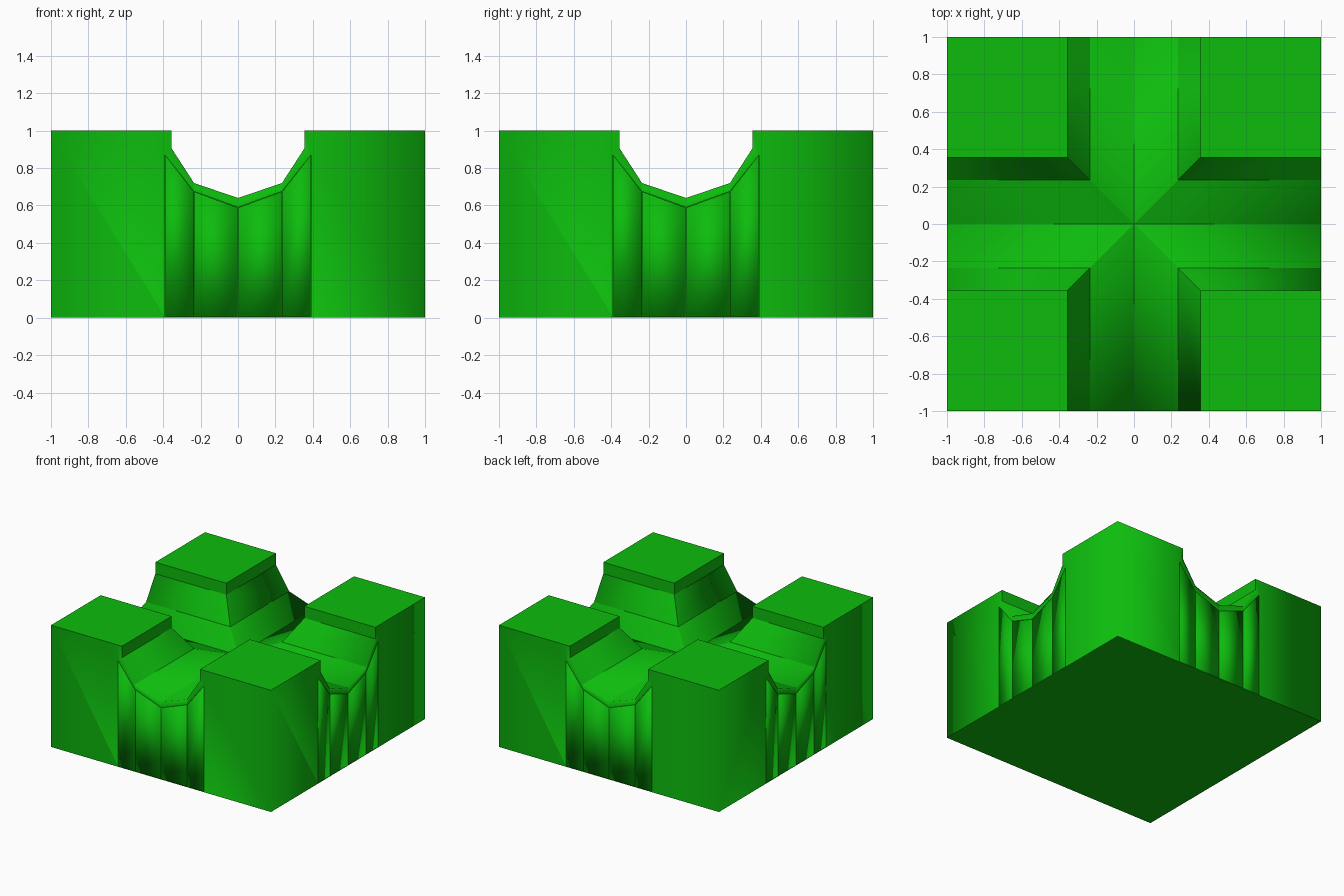
import bpy, bmesh, math
from mathutils import Matrix

if "Cube" in bpy.data.objects:
    bpy.data.objects.remove(bpy.data.objects["Cube"])

green = bpy.data.materials.new("green")
green.diffuse_color = (0.004, 0.5, 0.004, 1)
green.use_nodes = True
green.node_tree.nodes["Principled BSDF"].inputs["Base Color"].default_value = green.diffuse_color


def loft(name, outline, y0, y1, turn=0):
    """Prism with an x-z outline running from y0 to y1, turned about z."""
    bm = bmesh.new()
    a = [bm.verts.new((x, y0, z)) for x, z in outline]
    b = [bm.verts.new((x, y1, z)) for x, z in outline]
    n = len(a)
    bm.faces.new(a)
    bm.faces.new(b[::-1])
    for i in range(n):
        j = (i + 1) % n
        bm.faces.new((a[j], a[i], b[i], b[j]))
    bmesh.ops.recalc_face_normals(bm, faces=bm.faces[:])
    bmesh.ops.rotate(bm, verts=bm.verts[:], matrix=Matrix.Rotation(turn, 3, 'Z'))
    mesh = bpy.data.meshes.new(name)
    bm.to_mesh(mesh)
    bm.free()
    ob = bpy.data.objects.new(name, mesh)
    bpy.context.collection.objects.link(ob)
    return ob


def mirrored(half):
    """Complete a right-hand outline, running from right to left."""
    return half + [(-x, z) for x, z in half[::-1] if x > 0]


# Solid tile
bpy.ops.mesh.primitive_cube_add(size=1, location=(0, 0, 0.5))
tile = bpy.context.object
tile.name = "channel_crossing_tile"
tile.scale = (2, 2, 1)
bpy.ops.object.transform_apply(location=True, scale=True)
tile.data.materials.append(green)

# Two crossing channels
channel = mirrored([(0.355, 1.2), (0.355, 0.905), (0.235, 0.72), (0, 0.64)])
cutters = [loft("channel_cutter", channel, -1.2, 1.2, k * math.pi / 2)
           for k in range(2)]

# Pocket under each channel mouth, filled with four rounded-looking columns
LOW, DEPTH, GAP = 0.004, 0.07, 0.0015
top = mirrored([(0.39, 0.87), (0.235, 0.675), (0, 0.59)])
pocket = top + [(-0.39, LOW), (0.39, LOW)]
for k in range(4):
    turn = k * math.pi / 2
    cutters.append(loft("pocket_cutter", pocket, -1.1, -1 + DEPTH, turn))
    for (xr, zr), (xl, zl) in zip(top, top[1:]):
        column = loft("mouth_column",
                      [(xr - GAP, zr - GAP), (xl + GAP, zl - GAP),
                       (xl + GAP, LOW), (xr - GAP, LOW)], -1, -1 + DEPTH, turn)
        column.data.materials.append(green)
        for f in column.data.polygons:
            f.use_smooth = True

# Cut everything out of the tile
bpy.context.view_layer.objects.active = tile
for c in cutters:
    c.hide_render = True
    mod = tile.modifiers.new("cut", 'BOOLEAN')
    mod.operation = 'DIFFERENCE'
    mod.solver = 'EXACT'
    mod.object = c
    bpy.ops.object.modifier_apply(modifier=mod.name)
for c in cutters:
    bpy.data.objects.remove(c)


def outside(c):
    return max(abs(c.x), abs(c.y)) > 0.9995


# Split the outer walls so the soft shading follows blocks and rim pieces
bm = bmesh.new()
bm.from_mesh(tile.data)
for axis in (0, 1):
    for d in (-0.39, -0.235, 0, 0.235, 0.39):
        walls = [f for f in bm.faces if all(abs(v.co[1 - axis]) > 0.9995 for v in f.verts)]
        parts = {p for f in walls for p in (f, *f.edges, *f.verts)}
        no = [0, 0, 0]
        no[axis] = 1
        bmesh.ops.bisect_plane(bm, geom=list(parts), dist=0.0005,
                               plane_co=[d * n for n in no], plane_no=no)

# Soft shading round the block corners and over the channel mouths
for e in bm.edges:
    p, q = (v.co for v in e.verts)
    out = outside(p) and outside(q)
    upright = abs(p.z - q.z) > 0.02 and (p.xy - q.xy).length < 0.001
    corner = upright and abs(p.x) > 0.999 and abs(p.y) > 0.999
    mouth = out and not upright and any(
        f.normal.z > 0.3 and f.calc_center_median().z < 0.9 for f in e.link_faces)
    flat = e.calc_face_angle(0) < 0.02 and not (out and upright)
    e.smooth = corner or mouth or flat
for f in bm.faces:
    f.smooth = True
bm.to_mesh(tile.data)
bm.free()
